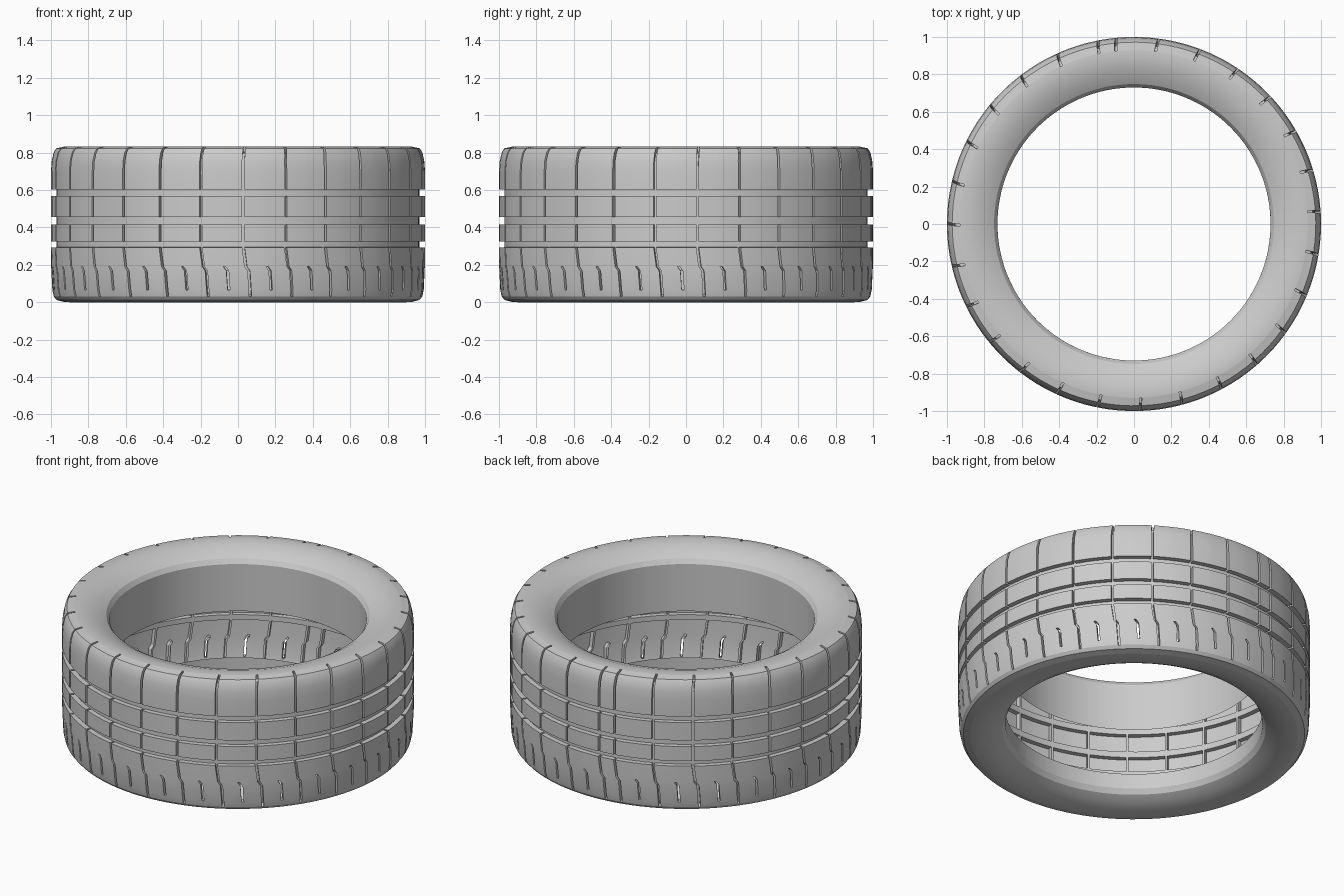
import bpy, bmesh, math
from math import radians, cos, sin

if "Cube" in bpy.data.objects:
    bpy.data.objects.remove(bpy.data.objects["Cube"])

# Angular columns: 27 full pitches plus one short closing pitch.
# Each column is (angle, kind of the strip that follows it).
PITCH, START, HALF = 13.126, 101.0, 0.36
COLS = []
for k in range(28):
    a = START + PITCH * k
    size = PITCH if k < 27 else 360 - 27 * PITCH
    COLS += [(a - HALF, "sipe"), (a + HALF, "block")]
    if k < 27:
        m = a + size / 2
        COLS += [(a + size * .27, "block"), (m - HALF, "slit"),
                 (m + HALF, "block"), (a + size * .75, "block")]
    else:
        COLS.append((a + size / 2, "block"))

# Profile rows: (radius, z, twist in degrees, kind of the band that follows)
TREAD = [
    (.930, .832, .6, "cut"), (.972, .823, .4, "cut"), (.986, .800, .2, "cut"),
    (.996, .755, 0, "cut"), (1.0, .700, 0, "cut"),
    (1.0, .604, 0, "groove"), (1.0, .567, 0, "cut"),
    (1.0, .455, 0, "groove"), (1.0, .417, 0, "cut"),
    (1.0, .326, 0, "groove"), (1.0, .294, 0, "cut"),
    (.999, .190, .8, "slit"), (.998, .168, 1.7, "slit"), (.993, .065, 2.1, "cut"),
    (.985, .030, 2.2, "plain"), (.970, .012, 2.2, "plain"), (.930, .002, 2.2, "plain"),
]
UPPER = [(.73, .46, .6), (.73, .755, .6), (.748, .782, .6), (.79, .806, .6),
         (.85, .826, .6), (.90, .834, .6), (.93, .832, .6)]
LOWER = [(.93, .002, 2.2), (.90, 0, 2.2), (.85, .004, 2.2), (.79, .022, 2.2),
         (.748, .045, 2.2), (.73, .075, 2.2), (.73, .17, 2.2)]
DEPTH = .03


def cell_state(row_kind, col_kind):
    """0 = raised surface, 1 = sunk floor, 2 = open slit"""
    if row_kind == "groove":
        return 1
    if row_kind in ("cut", "slit") and col_kind == "sipe":
        return 1
    if row_kind == "slit" and col_kind == "slit":
        return 2
    return 0


def build_ring(name, rows):
    bm = bmesh.new()
    cache = {}
    n, m = len(COLS), len(rows)

    def vert(i, j, sunk):
        j %= n
        if (i, j, sunk) not in cache:
            r, z, twist = rows[i][:3]
            if sunk:
                p, q = rows[max(i - 1, 0)], rows[min(i + 1, m - 1)]
                dr, dz = q[0] - p[0], q[1] - p[1]
                length = math.hypot(dr, dz)
                r += DEPTH * dz / length
                z -= DEPTH * dr / length
            a = radians(COLS[j][0] + twist)
            cache[i, j, sunk] = bm.verts.new((r * cos(a), r * sin(a), z))
        return cache[i, j, sunk]

    def state(i, j):
        if not 0 <= i < m - 1 or len(rows[i]) < 4:
            return 0
        return cell_state(rows[i][3], COLS[j % n][1])

    def wall(a, b):
        bm.faces.new((vert(*a, 0), vert(*b, 0), vert(*b, 1), vert(*a, 1)))

    for i in range(m):
        for j in range(n):
            s = state(i, j)
            if i < m - 1:
                if s < 2:
                    bm.faces.new([vert(i + y, j + x, s)
                                  for y, x in ((0, 0), (1, 0), (1, 1), (0, 1))])
                # walls across the ring direction
                if bool(s) != bool(state(i, j - 1)):
                    wall((i, j), (i + 1, j))
            # walls along the ring direction
            if bool(s) != bool(state(i - 1, j)):
                wall((i, j), (i, j + 1))
    bmesh.ops.recalc_face_normals(bm, faces=bm.faces)
    mesh = bpy.data.meshes.new(name)
    bm.to_mesh(mesh)
    bm.free()
    ob = bpy.data.objects.new(name, mesh)
    bpy.context.collection.objects.link(ob)
    bpy.ops.object.select_all(action="DESELECT")
    ob.select_set(True)
    bpy.context.view_layer.objects.active = ob
    bpy.ops.object.shade_smooth_by_angle(angle=radians(25))
    return ob


# Grooved tread, and the two sidewalls with their inner bead walls
build_ring("tread", TREAD)
build_ring("upper_sidewall", UPPER)
build_ring("lower_sidewall", LOWER)
